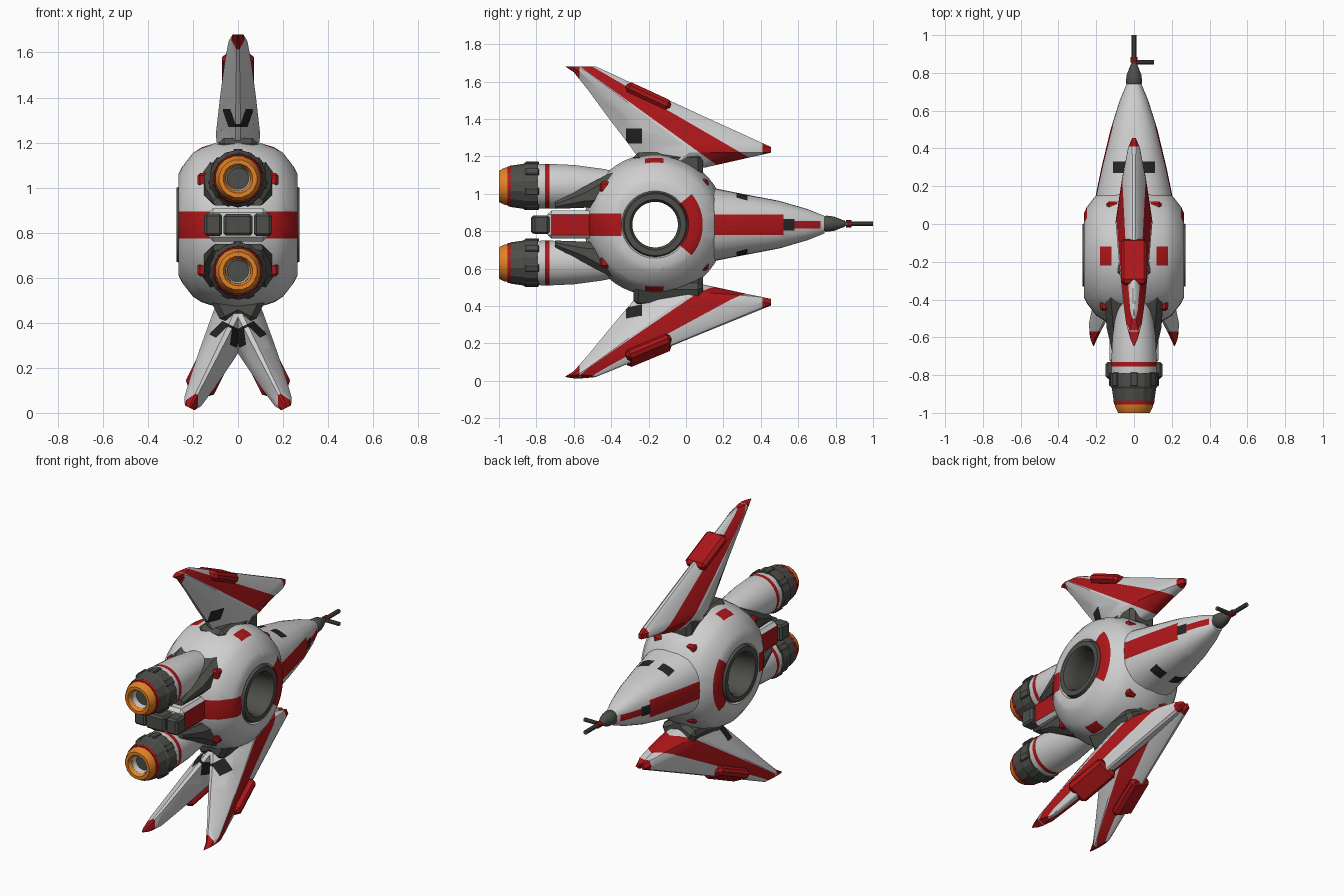
import bpy, bmesh, math
from mathutils import Vector, Matrix

if "Cube" in bpy.data.objects:
    bpy.data.objects.remove(bpy.data.objects["Cube"])

CZ, CY = 0.835, -0.165          # hub centre height and depth


def material(name, rgb):
    m = bpy.data.materials.new(name)
    m.diffuse_color = (*rgb, 1)
    m.use_nodes = True
    m.node_tree.nodes["Principled BSDF"].inputs["Base Color"].default_value = m.diffuse_color
    return m


MATS = [material("hull_white", (0.62, 0.62, 0.62)), material("red", (0.42, 0.008, 0.01)),
        material("dark_grey", (0.075, 0.078, 0.068)), material("vent_black", (0.018, 0.018, 0.018)),
        material("orange", (0.75, 0.22, 0.02))]
WHITE, RED, DARK, BLACK, ORANGE = range(5)


def finish(name, bm, mat, angle=35, matrix=None):
    bmesh.ops.remove_doubles(bm, verts=bm.verts, dist=1e-5)
    bmesh.ops.recalc_face_normals(bm, faces=bm.faces)
    for f in bm.faces:
        f.material_index = mat
    me = bpy.data.meshes.new(name)
    bm.to_mesh(me)
    bm.free()
    for m in MATS:
        me.materials.append(m)
    if matrix:
        me.transform(matrix)
    ob = bpy.data.objects.new(name, me)
    bpy.context.collection.objects.link(ob)
    bpy.ops.object.select_all(action='DESELECT')
    ob.select_set(True)
    bpy.context.view_layer.objects.active = ob
    bpy.ops.object.shade_smooth_by_angle(angle=math.radians(angle))
    return ob


def skin(rings, caps=True, closed=False):
    bm = bmesh.new()
    vs = [[bm.verts.new(p) for p in r] for r in rings]
    n = len(vs[0])
    for i in range(len(vs) if closed else len(vs) - 1):
        a, b = vs[i], vs[(i + 1) % len(vs)]
        for j in range(n):
            k = (j + 1) % n
            bm.faces.new((a[j], a[k], b[k], b[j]))
    if caps and not closed:
        bm.faces.new(vs[0])
        bm.faces.new(vs[-1])
    return bm


def lathe(name, profile, centre, axis, mat, n=24, closed=False, angle=35):
    c = Vector(centre)
    rings = []
    for t, r in profile:
        ring = []
        for i in range(n):
            a = 2 * math.pi * (i + 0.5) / n
            u, v = r * math.cos(a), r * math.sin(a)
            ring.append(c + Vector((t, u, v) if axis == 'x' else (u, t, v)))
        rings.append(ring)
    return finish(name, skin(rings, True, closed), mat, angle)


def box(name, lo, hi, mat, bevel=0.012, matrix=None):
    bm = bmesh.new()
    bmesh.ops.create_cube(bm, size=1)
    for v in bm.verts:
        v.co = Vector([(lo[i] + hi[i]) / 2 + v.co[i] * (hi[i] - lo[i]) for i in range(3)])
    if bevel:
        bmesh.ops.bevel(bm, geom=bm.edges[:], offset=bevel, segments=1, affect='EDGES')
    return finish(name, bm, mat, 25, matrix)


def paint(ob, mat, planes, test):
    """Cut along planes, then colour the faces whose centre passes the test."""
    bm = bmesh.new()
    bm.from_mesh(ob.data)
    for co, no in planes:
        bmesh.ops.bisect_plane(bm, geom=bm.verts[:] + bm.edges[:] + bm.faces[:], dist=1e-6,
                               plane_co=co, plane_no=no)
    for f in bm.faces:
        if test(f.calc_center_median()):
            f.material_index = mat
    bm.to_mesh(ob.data)
    bm.free()


def cuts(axis, *values):
    no = Vector([float(i == axis) for i in range(3)])
    return [(no * v, no) for v in values]


# Hub: barrel turned around x with an open bore
half = [(0.25, 0.122), (0.272, 0.135), (0.272, 0.165), (0.25, 0.172), (0.264, 0.18), (0.264, 0.225),
        (0.25, 0.255), (0.2, 0.32), (0.16, 0.345), (0.08, 0.37)]
prof = half + [(0, 0.38)] + [(-x, r) for x, r in reversed(half)]
hub = lathe("hub", prof, (0, CY, CZ), 'x', WHITE, 48, closed=True)
rad = lambda c: math.hypot(c.y - CY, c.z - CZ)
paint(hub, DARK, [], lambda c: rad(c) < 0.174)
# curved red panels in front of the bore, stripe behind it, patches above and below
mid = Vector((0, CY, CZ))
a = math.radians(40)
paint(hub, RED, [(mid, (0, -math.sin(s), math.cos(s))) for s in (a, -a)],
      lambda c: 0.174 < rad(c) < 0.243 and abs(math.atan2(c.z - CZ, c.y - CY)) < a)
paint(hub, RED, cuts(2, CZ - 0.06, CZ + 0.06) + cuts(1, -0.345),
      lambda c: c.y < -0.345 and abs(c.z - CZ) < 0.06 and rad(c) > 0.174)
paint(hub, RED, cuts(0, -0.18, -0.12, 0.12, 0.18) + cuts(1, -0.22, -0.12),
      lambda c: 0.12 < abs(c.x) < 0.18 and -0.22 < c.y < -0.12 and rad(c) > 0.3)

# Nose: rounded tapering loft
rings = []
for y, hx, hz in [(0, .225, .235), (.1, .213, .205), (.3, .172, .165), (.5, .124, .127),
                  (.65, .077, .083), (.74, .04, .047)]:
    ring = []
    for i in range(32):
        t = 2 * math.pi * i / 32
        c, s = math.cos(t), math.sin(t)
        ring.append((hx * math.copysign(abs(c) ** 0.85, c), y, CZ + hz * math.copysign(abs(s) ** 0.85, s)))
    rings.append(ring)
nose = finish("nose", skin(rings), WHITE)
paint(nose, RED, cuts(2, CZ - .055, CZ - .02, CZ + .02, CZ + .055) + cuts(1, .09, .52, .58, .72),
      lambda c: abs(c.z - CZ) < (.055 if c.y < .52 else .02) and .09 < c.y < .72)
paint(nose, BLACK, cuts(2, CZ - .03, CZ + .03), lambda c: abs(c.z - CZ) < .03 and .52 < c.y < .58)
paint(nose, BLACK, cuts(0, -.11, -.03, .03, .11) + cuts(1, .27, .33),
      lambda c: .03 < abs(c.x) < .11 and .27 < c.y < .33 and abs(c.z - CZ) > .09)

# Nose tip and probe
lathe("nose_tip", [(.735, .038), (.75, .045), (.79, .04), (.84, .02), (.85, .016)], (0, 0, CZ + .005), 'y', DARK, 12)
lathe("probe", [(.84, .013), (1.0, .013)], (0, 0, CZ + .005), 'y', DARK, 10)
lathe("probe_collar", [(.855, .019), (.885, .019)], (0, 0, CZ + .005), 'y', RED, 10)
lathe("side_probe", [(0, .012), (.105, .012)], (0, .857, CZ + .005), 'x', DARK, 10)

# Twin engines, above and below
for tag, s in (("upper", 1), ("lower", -1)):
    z = CZ + s * 0.205
    nac = lathe(tag + "_nacelle", [(-.80, .119), (-.755, .121), (-.73, .121), (-.6, .115), (-.45, .095), (-.33, .07)],
                (0, 0, z), 'y', WHITE, 24)
    paint(nac, RED, [], lambda c: -.755 < c.y < -.73)
    lathe(tag + "_cowl", [(-.79, .115), (-.79, .128), (-.86, .127), (-.87, .12), (-.94, .11), (-.94, .07)],
          (0, 0, z), 'y', DARK, 14, angle=20)
    for i in range(7):
        rib = Matrix.Translation((0, -.83, z)) @ Matrix.Rotation(2 * math.pi * i / 7, 4, 'Y')
        box(tag + "_cowl_rib", (-.02, -.03, .11), (.02, .045, .132), DARK, .005, rib)
    lathe(tag + "_red_ring", [(-.955, .07), (-.955, .107), (-.935, .11), (-.935, .07)], (0, 0, z), 'y', RED, 20, True)
    lathe(tag + "_nozzle", [(-.95, .06), (-.95, .103), (-.97, .101), (-1.0, .085), (-1.0, .066), (-.975, .054)],
          (0, 0, z), 'y', ORANGE, 16, True)
    lathe(tag + "_nozzle_liner", [(-.98, .056), (-.90, .04), (-.90, .058), (-.96, .062)], (0, 0, z), 'y', WHITE, 16, True)
    lathe(tag + "_nozzle_core", [(-.915, .05), (-.905, .05)], (0, 0, z), 'y', BLACK, 16)
    # dark cradle that carries the nacelle on the hub
    rings = []
    for y, hx, z0, z1 in [(-.3, .17, .12, .3), (-.42, .155, .1, .27), (-.55, .145, .09, .2), (-.7, .11, .085, .12)]:
        cr = min(.035, (z1 - z0) / 3)
        oct_ = [(hx - cr, z0), (hx, z0 + cr), (hx, z1 - cr), (hx - cr, z1)]
        oct_ += [(-x, h) for x, h in reversed(oct_)]
        rings.append([(x, y, CZ + s * h) for x, h in oct_])
    finish(tag + "_engine_cradle", skin(rings), DARK, 25)
    for m in (1, -1):
        x0, x1 = sorted((m * .13, m * .18))
        z0, z1 = sorted((CZ + s * .17, CZ + s * .23))
        box(tag + "_red_clamp", (x0, -.46, z0), (x1, -.38, z1), RED)
        x0, x1 = sorted((m * .07, m * .145))
        z0, z1 = sorted((CZ + s * .17, CZ + s * .245))
        box(tag + "_nose_clamp", (x0, .03, z0), (x1, .12, z1), RED)

# Rear beam between the engines with its dark end block
beam = box("rear_beam", (-.13, -.74, CZ - .075), (.13, -.38, CZ + .075), WHITE, .02)
paint(beam, RED, cuts(2, CZ - .055, CZ + .055) + cuts(1, -.72),
      lambda c: abs(c.x) > .12 and c.y > -.72 and abs(c.z - CZ) < .055)
box("rear_block_middle", (-.065, -.83, CZ - .048), (.065, -.72, CZ + .048), DARK)
for m in (1, -1):
    x0, x1 = sorted((m * .07, m * .15))
    box("rear_block_side", (x0, -.82, CZ - .05), (x1, -.73, CZ + .05), DARK)

# Fins: one swept shape placed three times
SECTIONS = [(-.06, -.2, .1, .085), (.02, -.275, .455, .097), (.05, -.295, .455, .097), (.2, -.41, .126, .08),
            (.35, -.52, -.2, .06), (.45, -.6, -.415, .042), (.48, -.645, -.48, .024)]
SHAPE = [(0, .12), (.2, .75), (.4, 1), (.7, .66), (.93, .32), (1, .1)]


def line(p, q):
    d = Vector((0, q[0] - p[0], q[1] - p[1])).normalized()
    return Vector((0, p[0], p[1])), Vector((0, -d.z, d.y))


def side(c, ln):
    return (c - ln[0]).dot(ln[1])


low, high = line((-.53, .455), (.17, -.05)), line((-.48, .468), (.31, .01))


def fin(tag, matrix):
    rings = []
    for h, yb, yf, t in SECTIONS:
        pts = [(t * w, yb + (yf - yb) * u, h) for u, w in SHAPE]
        rings.append(pts + [(-x, y, z) for x, y, z in reversed(pts)])
    ob = finish(tag + "_fin", skin(rings), WHITE, 30)
    paint(ob, RED, [low, high], lambda c: side(c, low) > 0 > side(c, high))
    paint(ob, RED, cuts(1, -.57, .41), lambda c: c.y < -.57 or c.y > .41)
    paint(ob, BLACK, cuts(1, -.32, -.235) + cuts(2, .07, .15),
          lambda c: -.32 < c.y < -.235 and .07 < c.z < .15)
    ob.data.transform(matrix)
    # red pod straddling the outer edge
    tilt = Matrix.Translation((0, -.2, .325)) @ Matrix.Rotation(math.atan2(-.43, .93), 4, 'X')
    box(tag + "_fin_pod", (-.07, -.13, -.03), (.07, .13, .026), RED, .018, matrix @ tilt)
    # dark root mount
    box(tag + "_fin_mount", (-.088, -.28, -.11), (.088, .09, .02), DARK, .025, matrix)


fin("upper", Matrix.Translation((0, 0, 1.2)))
for tag, s in (("lower_right", -1), ("lower_left", 1)):
    fin(tag, Matrix.Translation((0, 0, .452)) @ Matrix.Rotation(math.pi + s * math.radians(26.5), 4, 'Y'))
